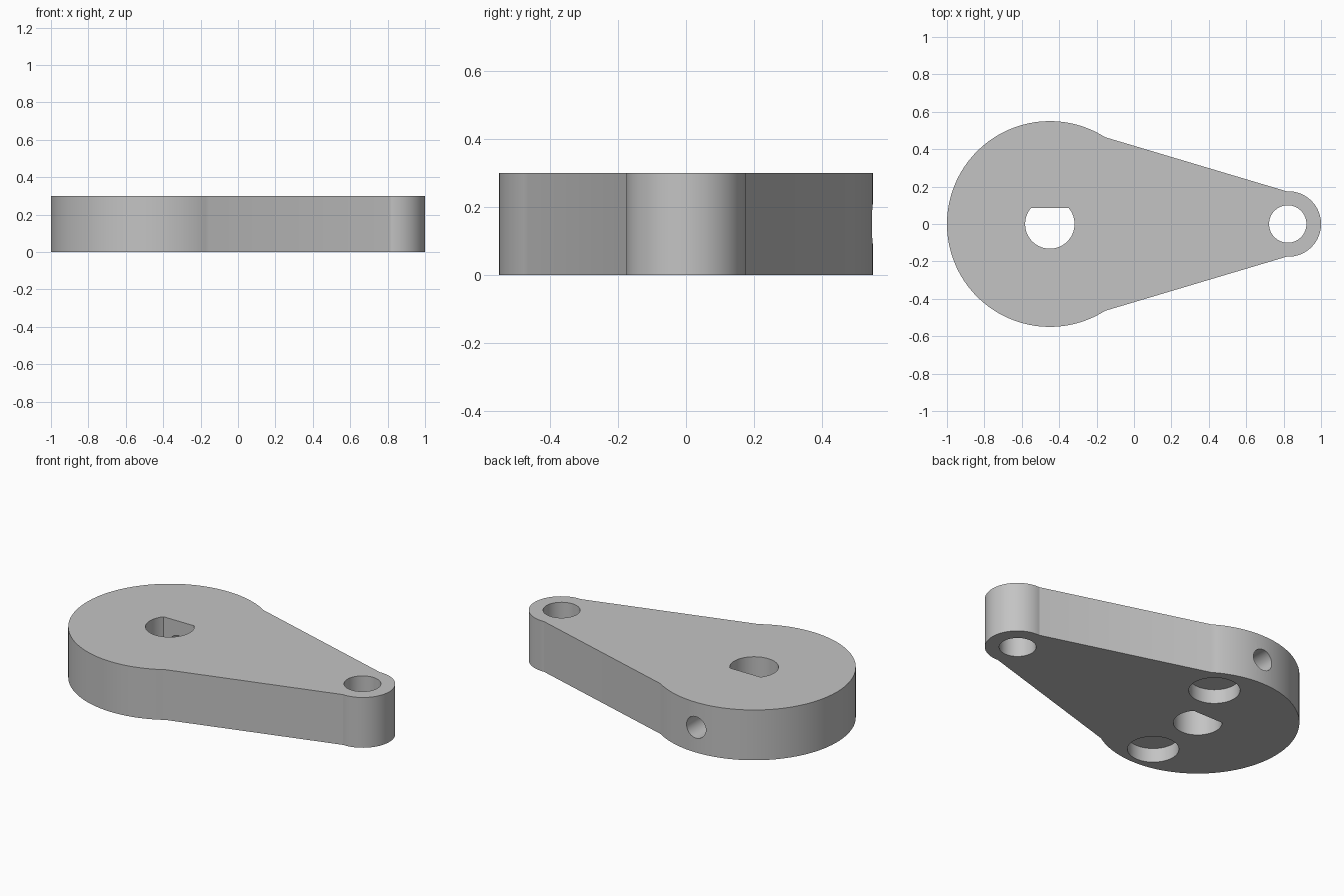
import bpy
import bmesh
from math import sin, cos, pi, radians, asin, acos
from mathutils import Matrix

default_cube = bpy.data.objects.get("Cube")
if default_cube:
    bpy.data.objects.remove(default_cube, do_unlink=True)

THICK = 0.3
HUB_X, HUB_R = -0.45, 0.55
TIP_X, TIP_R = 0.825, 0.175

grey = bpy.data.materials.new("plain_grey")
grey.use_nodes = True
colour = (0.55, 0.55, 0.55, 1)
grey.diffuse_color = colour
grey.node_tree.nodes["Principled BSDF"].inputs["Base Color"].default_value = colour


def arc(cx, radius, start, end, steps):
    """Points along an arc centred on the x axis."""
    angles = [start + (end - start) * i / steps for i in range(steps + 1)]
    return [(cx + radius * cos(a), radius * sin(a)) for a in angles]


def prism(name, outline, z0, z1):
    """Extrude a closed xy outline from z0 to z1."""
    bm = bmesh.new()
    face = bm.faces.new([bm.verts.new((x, y, z0)) for x, y in outline])
    result = bmesh.ops.extrude_face_region(bm, geom=[face])
    top = [g for g in result["geom"] if isinstance(g, bmesh.types.BMVert)]
    bmesh.ops.translate(bm, verts=top, vec=(0, 0, z1 - z0))
    bmesh.ops.recalc_face_normals(bm, faces=bm.faces)
    mesh = bpy.data.meshes.new(name)
    bm.to_mesh(mesh)
    bm.free()
    mesh.materials.append(grey)
    obj = bpy.data.objects.new(name, mesh)
    bpy.context.collection.objects.link(obj)
    return obj


def cylinder(name, radius, z0, z1, x=0, y=0):
    circle = arc(0, radius, 0, 2 * pi, 64)[:-1]
    return prism(name, [(x + px, y + py) for px, py in circle], z0, z1)


# Lever body: large hub arc and small tip arc joined by straight flanks
corner = radians(57.6)
outline = arc(HUB_X, HUB_R, corner, 2 * pi - corner, 96)
outline += arc(TIP_X, TIP_R, -radians(93), radians(93), 48)
lever = prism("lever_arm", outline, 0, THICK)

# D-shaped shaft hole with its flat towards the back
shaft_r, flat_y = 0.132, 0.085
flat = asin(flat_y / shaft_r)
cutters = [
    prism("shaft_hole", arc(HUB_X, shaft_r, pi - flat, 2 * pi + flat, 64), -0.1, 0.4),
    cylinder("tip_hole", 0.1, -0.1, 0.4, TIP_X - 0.003),
    cylinder("back_pocket", 0.139, -0.1, 0.085, -0.295, 0.325),
    cylinder("front_pocket", 0.139, -0.1, 0.085, HUB_X, -0.375),
]

# Set screw hole from the back rim into the shaft hole
screw = cylinder("set_screw_hole", 0.064, 0, 0.65)
screw.data.transform(Matrix.Translation((HUB_X, 0, THICK / 2)) @ Matrix.Rotation(-pi / 2, 4, "X"))
cutters.append(screw)

# Cut all holes, then drop the cutters
bpy.context.view_layer.objects.active = lever
for cutter in cutters:
    cutter.hide_render = True
    cut = lever.modifiers.new(cutter.name, "BOOLEAN")
    cut.operation = "DIFFERENCE"
    cut.solver = "EXACT"
    cut.object = cutter
    bpy.ops.object.modifier_apply(modifier=cut.name)
    bpy.data.objects.remove(cutter, do_unlink=True)

# Smooth the curved walls, keep the rims sharp
bpy.ops.object.select_all(action="DESELECT")
lever.select_set(True)
bpy.ops.object.shade_smooth_by_angle(angle=radians(15))
